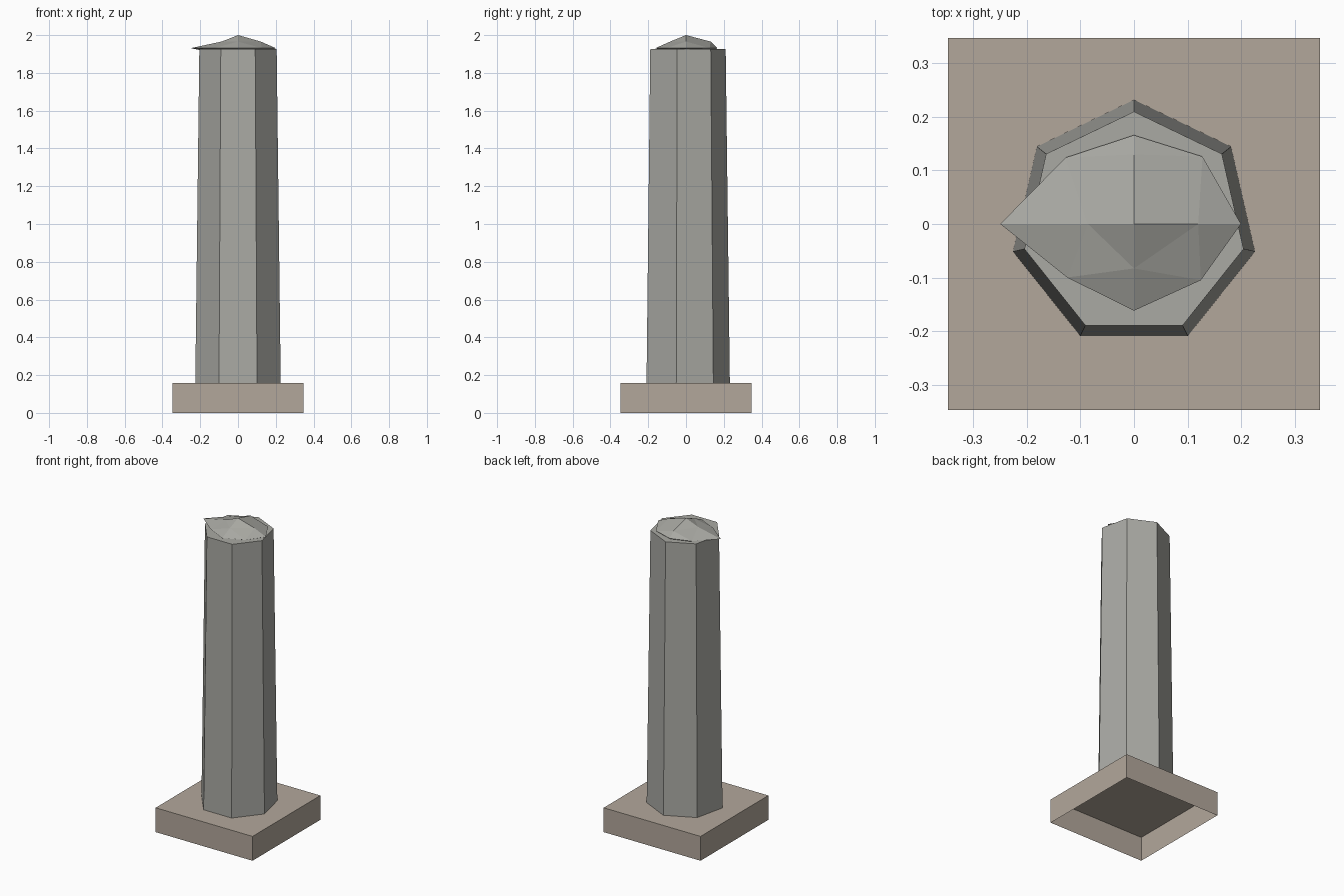
import bpy, bmesh
from math import sin, cos, tau

if "Cube" in bpy.data.objects:
    bpy.data.objects.remove(bpy.data.objects["Cube"])


def make(name, verts, faces, color):
    me = bpy.data.meshes.new(name)
    me.from_pydata(verts, [], faces)
    bm = bmesh.new()
    bm.from_mesh(me)
    bmesh.ops.recalc_face_normals(bm, faces=bm.faces)
    bm.to_mesh(me)
    bm.free()
    mat = bpy.data.materials.new(name + "_colour")
    mat.diffuse_color = (*color, 1)
    mat.use_nodes = True
    mat.node_tree.nodes["Principled BSDF"].inputs["Base Color"].default_value = mat.diffuse_color
    me.materials.append(mat)
    ob = bpy.data.objects.new(name, me)
    bpy.context.collection.objects.link(ob)
    return ob


def prism(name, bottom, top, color):
    # side walls and top, left open underneath
    n = len(bottom)
    walls = [(i, (i + 1) % n, n + (i + 1) % n, n + i) for i in range(n)]
    return make(name, bottom + top, walls + [tuple(range(n, 2 * n))], color)


def ring(n, r, z):
    # regular polygon with one corner towards the back
    return [(-r * sin(tau * i / n), r * cos(tau * i / n), z) for i in range(n)]


STONE = (0.40, 0.40, 0.37)
PLINTH = (0.45, 0.39, 0.33)

# square plinth, hollow underneath
h = 0.348
square = [(-h, -h), (h, -h), (h, h), (-h, h)]
prism("plinth", [(x, y, 0) for x, y in square],
      [(x, y, 0.158) for x, y in square], PLINTH)

# tapered seven-sided shaft
prism("shaft", ring(7, 0.232, 0.158), ring(7, 0.21, 1.926), STONE)

# rough faceted capstone: a flattened, subdivided octahedron with uneven corners
rim = [(0.2, 0), (0.128, 0.126), (0, 0.166), (-0.128, 0.124),
       (-0.25, 0), (-0.125, -0.1), (0, -0.162), (0.125, -0.105)]
mid = [(0.12, 0), (0, 0.13), (-0.086, 0), (0, -0.083)]
verts = [(x, y, 1.931) for x, y in rim]
faces = []
for side in (1, -1):
    m = len(verts)
    verts += [(x, y, 1.931 + side * 0.035) for x, y in mid]
    verts.append((0, 0, 1.931 + side * 0.069))
    for i in range(4):
        a, b = m + i, m + (i + 1) % 4
        r0, r1, r2 = 2 * i, 2 * i + 1, (2 * i + 2) % 8
        faces += [(m + 4, a, b), (a, r0, r1), (a, r1, b), (b, r1, r2)]
make("capstone", verts, faces, STONE)
